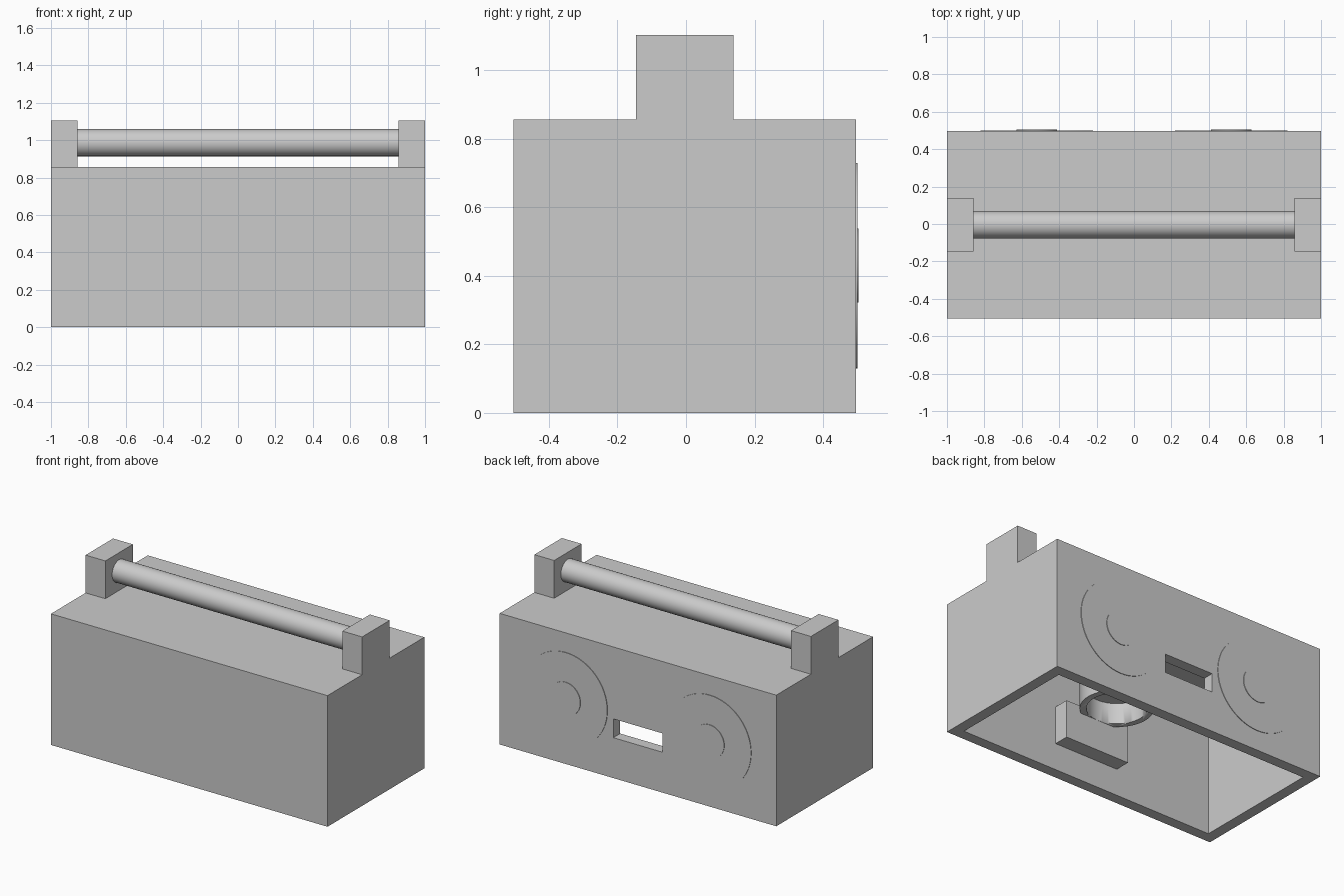
import bpy, math

if "Cube" in bpy.data.objects:
    bpy.data.objects.remove(bpy.data.objects["Cube"])

CY = -0.004          # depth centre of the main case
BACK = CY + 0.5      # outer back face
WALL = 0.071


def box(name, x, y, z):
    """Box from (min, max) ranges on each axis."""
    bpy.ops.mesh.primitive_cube_add(size=1, location=[(a + b) / 2 for a, b in (x, y, z)])
    ob = bpy.context.object
    ob.name = name
    ob.scale = [b - a for a, b in (x, y, z)]
    bpy.ops.object.transform_apply(location=False, rotation=False, scale=True)
    return ob


def cylinder(name, radius, depth, loc, rot=(0, 0, 0), sides=64):
    bpy.ops.mesh.primitive_cylinder_add(vertices=sides, radius=radius, depth=depth,
                                        location=loc, rotation=rot)
    ob = bpy.context.object
    ob.name = name
    bpy.ops.object.shade_smooth_by_angle(angle=math.radians(30))
    return ob


def cut(target, cutter):
    """Subtract a cutter, apply, and remove it."""
    mod = target.modifiers.new("cut", 'BOOLEAN')
    mod.operation = 'DIFFERENCE'
    mod.solver = 'EXACT'
    mod.object = cutter
    bpy.context.view_layer.objects.active = target
    bpy.ops.object.modifier_apply(modifier=mod.name)
    bpy.data.objects.remove(cutter, do_unlink=True)


# Hollow case, open at the bottom, with a slot through the back wall
case = box("case", (-1, 1), (CY - 0.5, BACK), (0, 0.857))
cut(case, box("hollow", (-1 + WALL, 1 - WALL),
              (CY - 0.5 + WALL, BACK - WALL), (-0.2, 0.857 - WALL)))
cut(case, box("slot", (-0.178, 0.178), (BACK - 0.2, BACK + 0.2), (0.264, 0.387)))

# Carrying handle: two end posts and a round bar
for side, tag in ((-1, "left"), (1, "right")):
    xs = sorted((side * 0.857, side * 1.0))
    box(f"handle_post_{tag}", xs, (CY - 0.142, CY + 0.142), (0.857, 1.104))
cylinder("handle_bar", 0.0725, 1.714, (0, CY, 0.986), (0, math.pi / 2, 0), 48)

# Thin raised speaker discs with a smaller disc in the middle
for side, tag in ((-1, "left"), (1, "right")):
    for part, radius, top in (("rim", 0.3, 0.004), ("centre", 0.108, 0.008)):
        cylinder(f"speaker_{part}_{tag}", radius, top + 0.01,
                 (side * 0.52, BACK + (top - 0.01) / 2, 0.43), (math.pi / 2, 0, 0))

# Block on the inside of the front wall
front_in = CY - 0.5 + WALL
box("inner_block", (-0.233, 0.233), (front_in, front_in + 0.1), (0.175, 0.422))

# Round cup inside, opening downwards, hung from the ceiling
cup = cylinder("inner_cup", 0.217, 0.19, (0, -0.155, 0.47))
cut(cup, cylinder("cup_hollow", 0.178, 0.3, (0, -0.155, 0.36)))
cylinder("cup_stem", 0.03, 0.24, (0, -0.155, 0.67), sides=24)
